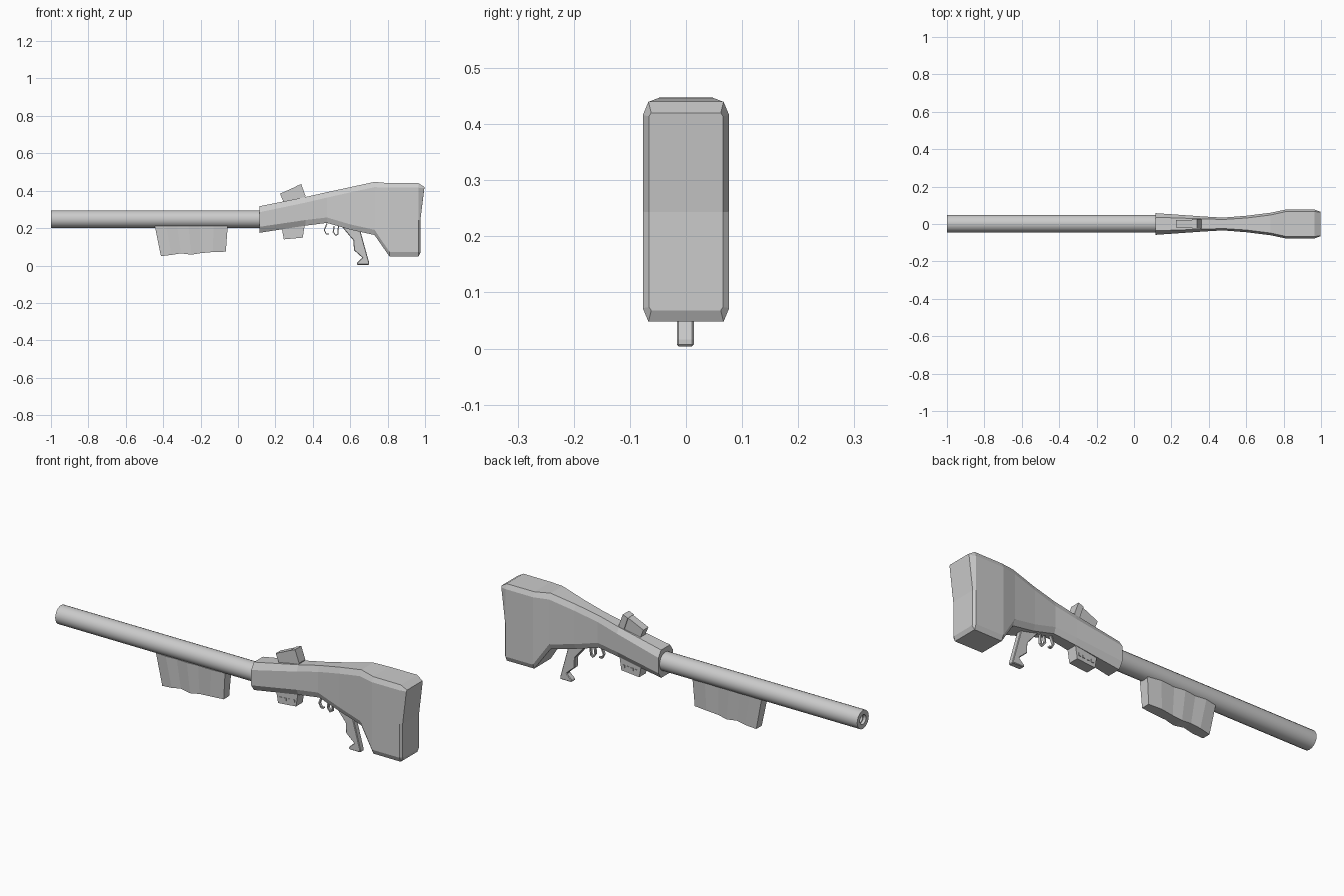
import bpy, bmesh, math
from mathutils import Matrix


def finish(name, bm):
    bmesh.ops.recalc_face_normals(bm, faces=bm.faces)
    me = bpy.data.meshes.new(name)
    bm.to_mesh(me)
    bm.free()
    ob = bpy.data.objects.new(name, me)
    bpy.context.collection.objects.link(ob)
    return ob


def loft(name, rings, closed_ends=True):
    """Skin a list of equal-length point rings."""
    bm = bmesh.new()
    vs = [[bm.verts.new(p) for p in r] for r in rings]
    n = len(rings[0])
    for a, b in zip(vs, vs[1:]):
        for i in range(n):
            j = (i + 1) % n
            bm.faces.new((a[i], a[j], b[j], b[i]))
    if closed_ends:
        bm.faces.new(vs[0])
        bm.faces.new(vs[-1])
    return bm if name is None else finish(name, bm)


def slab(name, profile, half, cy=0.0, bevel=0.0):
    """Extrude an x/z outline across y."""
    ob = loft(name, [[(x, cy + s * half, z) for x, z in profile] for s in (-1, 1)])
    if bevel:
        m = ob.modifiers.new("bevel", 'BEVEL')
        m.width, m.segments = bevel, 1
    return ob


def mirrored(half_ring):
    return half_ring + [(x, -y, z) for x, y, z in reversed(half_ring)]


# Body and stock: chamfered sections (x, bottom, top, half width, flat half width, chamfer)
stations = [
    (0.115, 0.175, 0.317, 0.058, 0.036, 0.032),
    (0.36, 0.213, 0.366, 0.041, 0.028, 0.030),
    (0.475, 0.228, 0.392, 0.034, 0.024, 0.029),
    (0.60, 0.192, 0.419, 0.044, 0.032, 0.028),
    (0.73, 0.163, 0.447, 0.060, 0.048, 0.028),
    (0.81, 0.048, 0.440, 0.077, 0.066, 0.024),
    (0.965, 0.048, 0.440, 0.077, 0.067, 0.024),
]
rings = []
for x, zb, zt, w, wf, c in stations:
    zm = (zb + zt) / 2
    rings.append(mirrored([(x, wf, zt), (x, w, zt - c), (x, w, zm),
                           (x, w, zb + c), (x, wf, zb)]))
# Butt: hollowed end face
rings.append(mirrored([(0.997, 0.062, 0.420), (0.996, 0.066, 0.414), (0.975, 0.066, 0.243),
                       (0.975, 0.066, 0.074), (0.975, 0.062, 0.068)]))
bm = loft(None, rings)
end = [f for f in bm.faces if len(f.verts) == 10 and f.calc_center_median().x > 0.9]
bmesh.ops.connect_vert_pair(bm, verts=[v for v in end[0].verts if abs(v.co.z - 0.243) < 1e-4])
finish("stock_body", bm)

# Barrel: turned outline with a shallow bore
outline = [(0.16, 0.047), (-1.0, 0.047), (-1.0, 0.024), (-0.985, 0.024), (-0.985, 0.018), (-0.93, 0.018)]
sides = 20
barrel = loft("barrel", [[(x, 0.002 + r * math.cos(2 * math.pi * i / sides),
                           0.248 + r * math.sin(2 * math.pi * i / sides))
                          for i in range(sides)] for x, r in outline])
bpy.context.view_layer.objects.active = barrel
barrel.select_set(True)
bpy.ops.object.shade_smooth_by_angle(angle=math.radians(35))

# Fore grip: wavy sides and underside (top x, bottom x, bottom z, half width)
grip = [(-0.445, -0.412, 0.050, 0.026), (-0.385, -0.355, 0.057, 0.033), (-0.325, -0.305, 0.065, 0.029),
        (-0.265, -0.250, 0.058, 0.034), (-0.205, -0.200, 0.066, 0.029), (-0.130, -0.135, 0.072, 0.033),
        (-0.055, -0.065, 0.074, 0.026)]
loft("fore_grip", [[(xt, w, 0.212), (xb, w * 0.85, zb), (xb, -w * 0.85, zb), (xt, -w, 0.212)]
                   for xt, xb, zb, w in grip])

# Rear hand grip
slab("hand_grip", [(0.55, 0.215), (0.595, 0.160), (0.617, 0.135), (0.620, 0.082), (0.665, 0.042),
                   (0.636, 0.015), (0.637, 0.004), (0.701, 0.004), (0.701, 0.016), (0.657, 0.175),
                   (0.65, 0.215)], 0.015, -0.001, 0.003)

# Trigger guard and trigger
slab("trigger_guard", [(0.472, 0.225), (0.458, 0.190), (0.470, 0.166), (0.485, 0.166), (0.487, 0.172),
                       (0.473, 0.172), (0.464, 0.190), (0.480, 0.225)], 0.007)
slab("trigger", [(0.510, 0.212), (0.506, 0.178), (0.522, 0.157), (0.537, 0.166), (0.540, 0.210),
                 (0.534, 0.210), (0.531, 0.170), (0.523, 0.165), (0.513, 0.180), (0.517, 0.212)], 0.007)

# Sight: tilted block with a thicker end plate
slab("sight_block", [(0.225, 0.384), (0.314, 0.424), (0.345, 0.356), (0.245, 0.335)], 0.020, 0.002)
slab("sight_plate", [(0.310, 0.424), (0.338, 0.435), (0.361, 0.372), (0.352, 0.350), (0.335, 0.350)], 0.025, 0.002)

# Lower housing with vent ribs on both sides
slab("lower_housing", [(0.232, 0.212), (0.245, 0.140), (0.346, 0.149), (0.358, 0.225)], 0.027)
bm = bmesh.new()
for side in (-1, 1):
    for i in range(4):
        bmesh.ops.create_cube(bm, size=1, matrix=Matrix.Translation(
            (0.261 + i * 0.024, side * 0.027, 0.168 + i * 0.002)) @ Matrix.Diagonal((0.014, 0.006, 0.014, 1)))
finish("vent_ribs", bm)
